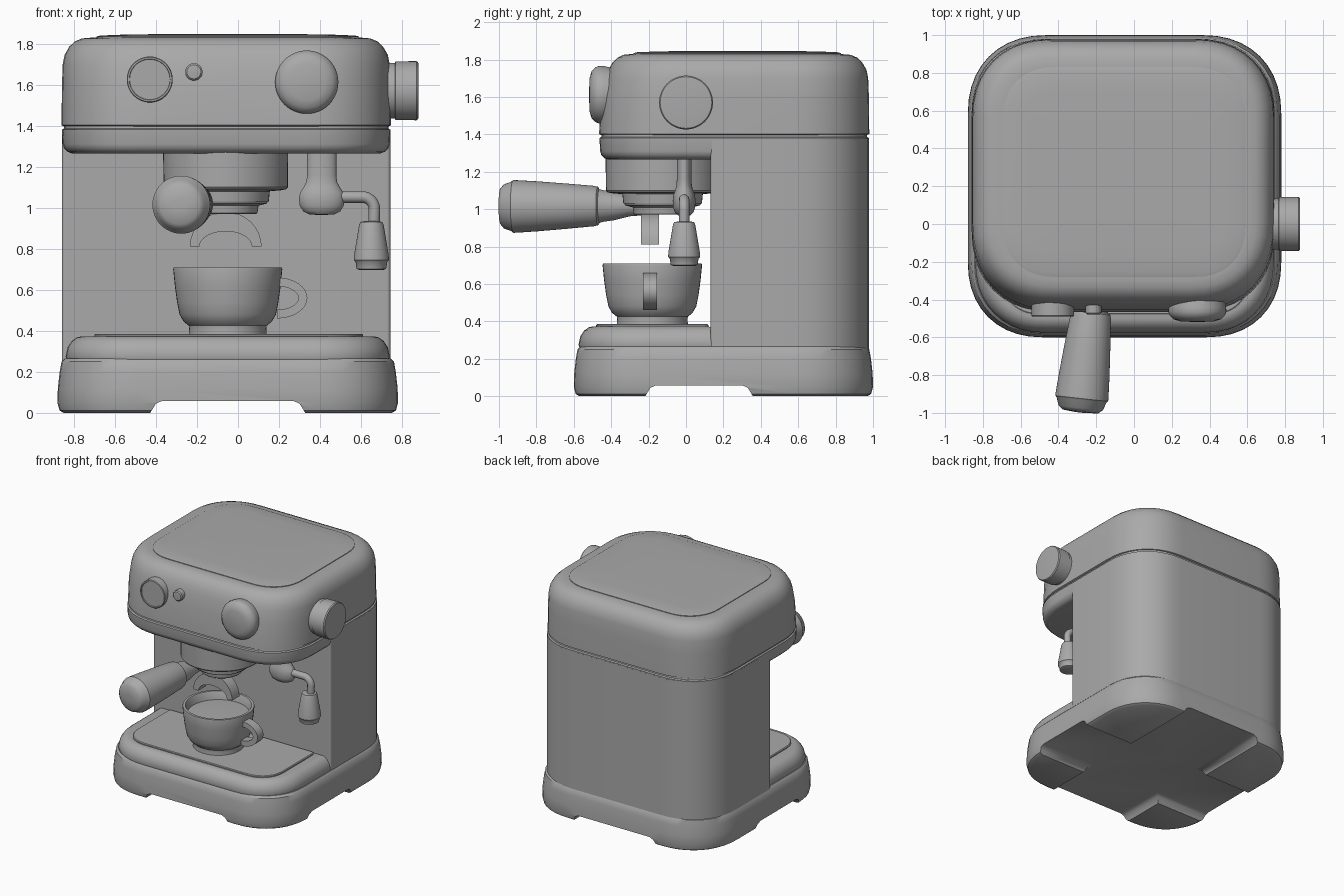
import bpy, bmesh, math
from mathutils import Vector

cube = bpy.data.objects.get("Cube")
if cube:
    bpy.data.objects.remove(cube, do_unlink=True)

grey = bpy.data.materials.new("plain grey")
grey.use_nodes = True
COLOR = (0.4, 0.4, 0.4, 1)
grey.diffuse_color = COLOR
grey.node_tree.nodes["Principled BSDF"].inputs["Base Color"].default_value = COLOR


def make(name, bm):
    bmesh.ops.recalc_face_normals(bm, faces=bm.faces)
    mesh = bpy.data.meshes.new(name)
    bm.to_mesh(mesh)
    bm.free()
    mesh.materials.append(grey)
    obj = bpy.data.objects.new(name, mesh)
    bpy.context.collection.objects.link(obj)
    return obj


def activate(obj):
    bpy.ops.object.select_all(action="DESELECT")
    obj.select_set(True)
    bpy.context.view_layer.objects.active = obj


def smooth(obj, angle=35):
    activate(obj)
    bpy.ops.object.shade_smooth_by_angle(angle=math.radians(angle))
    return obj


def skin(bm, rings):
    """Bridge equal rings of points and cap both ends."""
    loops = [[bm.verts.new(p) for p in ring] for ring in rings]
    n = len(loops[0])
    for a, b in zip(loops, loops[1:]):
        for i in range(n):
            j = (i + 1) % n
            bm.faces.new((a[i], a[j], b[j], b[i]))
    bm.faces.new(loops[0][::-1])
    bm.faces.new(loops[-1])


def outline(x0, x1, y0, y1, front, back, z, steps=10):
    """Rounded rectangle with soft corners."""
    pts = []
    corners = ((x1, y1, -1, -1, back), (x0, y1, 1, -1, back),
               (x0, y0, 1, 1, front), (x1, y0, -1, 1, front))
    for k, (cx, cy, sx, sy, r) in enumerate(corners):
        for i in range(steps + 1):
            t = math.pi / 2 * (k + i / steps)
            c, s = abs(math.cos(t)) ** 0.9, abs(math.sin(t)) ** 0.9
            pts.append((cx + sx * r * (1 - c), cy + sy * r * (1 - s), z))
    return pts


def loft(name, box, rings, front, back):
    """Stack rounded outlines; a ring is height, inset and extra front inset."""
    x0, x1, y0, y1 = box
    bm = bmesh.new()
    skin(bm, [outline(x0 + d, x1 - d, y0 + d + f, y1 - d,
                      max(front - d, 0.01), max(back - d, 0.01), z)
              for z, d, f in rings])
    return smooth(make(name, bm))


def turn(name, profile, start, axis=(0, 0, 1), flat=1.0, segs=48):
    """Revolve (radius, distance) pairs about an axis; flat squashes y."""
    rot = Vector(axis).to_track_quat("Z", "Y")
    angles = [2 * math.pi * i / segs for i in range(segs)]
    bm = bmesh.new()
    skin(bm, [[Vector(start) + rot @ Vector((r * math.cos(a), flat * r * math.sin(a), h))
               for a in angles] for r, h in profile])
    return smooth(make(name, bm))


def prism(name, pts, lo, hi, along="y"):
    bm = bmesh.new()
    place = (lambda u, v, w: (u, w, v)) if along == "y" else (lambda u, v, w: (w, u, v))
    skin(bm, [[place(u, v, w) for u, v in pts] for w in (lo, hi)])
    return smooth(make(name, bm))


def arch(cx, cz, outer, inner, start, steps=16):
    """Half ring of a given thickness, as a closed profile."""
    angles = [start + math.pi * i / steps for i in range(steps + 1)]
    def arc(size, a):
        return cx + size[0] * math.cos(a), cz + size[1] * math.sin(a)
    return [arc(outer, a) for a in angles] + [arc(inner, a) for a in reversed(angles)]


# Base with four corner feet left by two crossing channels
base = loft("base", (-0.88, 0.78, -0.6, 1.0),
            [(0, 0.03, 0), (0.012, 0.01, 0), (0.05, 0, 0), (0.12, 0.002, 0),
             (0.2, 0.011, 0), (0.25, 0.02, 0), (0.265, 0.035, 0)], 0.4, 0.42)
for along, lo, hi in (("y", -0.43, 0.33), ("x", -0.22, 0.36)):
    channel = prism("channel_cutter", [(lo - 0.01, -0.02), (hi + 0.01, -0.02), (hi - 0.03, 0.045),
                                       (hi - 0.06, 0.058), (lo + 0.06, 0.058), (lo + 0.03, 0.045)],
                    -2, 2, along)
    channel.hide_render = True
    cut = base.modifiers.new("channel", "BOOLEAN")
    cut.operation = "DIFFERENCE"
    cut.object = channel
    activate(base)
    bpy.ops.object.modifier_apply(modifier=cut.name)
    bpy.data.objects.remove(channel, do_unlink=True)
smooth(base)

# Drip tray and its plate
loft("drip_tray", (-0.845, 0.745, -0.58, 0.2),
     [(0.255, 0.012, 0), (0.275, 0.005, 0), (0.32, 0.015, 0), (0.35, 0.035, 0),
      (0.368, 0.06, 0), (0.372, 0.08, 0)], 0.38, 0.02)
loft("tray_plate", (-0.7, 0.61, -0.48, 0.12),
     [(0.36, 0, 0), (0.38, 0, 0), (0.385, 0.006, 0)], 0.2, 0.03)

# Rear column, lower head band, head and lid
loft("column", (-0.858, 0.743, 0.13, 0.978), [(0.25, 0, 0), (1.37, 0, 0)], 0.02, 0.4)
HEAD = (-0.86, 0.745, -0.465, 0.98)
loft("head_band", HEAD,
     [(1.265, 0.05, 0), (1.272, 0.03, 0), (1.29, 0.012, 0), (1.31, 0.006, 0),
      (1.38, 0.002, 0), (1.386, 0.012, 0), (1.41, 0.014, 0)], 0.42, 0.4)
loft("head", HEAD,
     [(1.396, 0.012, 0), (1.402, 0, 0), (1.6, 0.002, 0.01), (1.7, 0.006, 0.03),
      (1.745, 0.015, 0.035), (1.785, 0.038, 0.035), (1.81, 0.065, 0.035),
      (1.825, 0.1, 0.03), (1.829, 0.15, 0.02)], 0.44, 0.42)
loft("lid", (-0.69, 0.59, -0.28, 0.83),
     [(1.82, 0, 0), (1.834, 0, 0), (1.839, 0.02, 0), (1.843, 0.12, 0), (1.846, 0.3, 0)], 0.27, 0.27)

# Brewing group with filter holder
turn("brew_group", [(0.15, 0.97), (0.155, 0.975), (0.16, 1.01), (0.2, 1.02), (0.205, 1.03),
                    (0.21, 1.03), (0.215, 1.08), (0.27, 1.085), (0.295, 1.09), (0.303, 1.1),
                    (0.305, 1.28)], (-0.06, -0.125, 0))
turn("filter_handle", [(0.03, 0), (0.095, 0.006), (0.118, 0.025), (0.132, 0.065),
                       (0.141, 0.075), (0.14, 0.1), (0.134, 0.2), (0.122, 0.35), (0.108, 0.51),
                       (0.103, 0.53), (0.09, 0.538), (0.084, 0.56), (0.076, 0.62),
                       (0.056, 0.7), (0.05, 0.78)], (-0.285, -0.998, 1.014), (0.11, 1, 0.005))
prism("spout", arch(-0.06, 0.81, (0.175, 0.17), (0.128, 0.075), 0), -0.24, -0.145)

# Cup and its handle
turn("cup", [(0.18, 0.38), (0.19, 0.385), (0.188, 0.41), (0.19, 0.425), (0.215, 0.445),
             (0.235, 0.48), (0.247, 0.54), (0.258, 0.62), (0.266, 0.7), (0.264, 0.708),
             (0.245, 0.708), (0.24, 0.7), (0.228, 0.645), (0.15, 0.65), (0.01, 0.65)],
     (-0.05, -0.18, 0))
prism("cup_handle", arch(0.19, 0.56, (0.148, 0.1), (0.105, 0.057), -math.pi / 2), -0.23, -0.155)

# Steam wand
turn("wand_joint", [(0.02, 0.965), (0.06, 0.967), (0.09, 0.982), (0.107, 1.01), (0.111, 1.045),
                    (0.105, 1.075), (0.088, 1.1), (0.075, 1.125), (0.071, 1.16), (0.071, 1.28)],
     (0.408, -0.01, 0), flat=0.55)
pipe = bpy.data.curves.new("wand_pipe", "CURVE")
pipe.dimensions = "3D"
pipe.bevel_depth = 0.028
pipe.bevel_resolution = 4
pipe.use_fill_caps = True
pipe.materials.append(grey)
line = pipe.splines.new("POLY")
bend = [(0.605 + 0.06 * math.sin(a), 0.992 + 0.06 * math.cos(a))
        for a in (math.pi / 16 * i for i in range(9))]
path = [(0.42, 1.052)] + bend + [(0.662, 0.9)]
line.points.add(len(path) - 1)
for point, (x, z) in zip(line.points, path):
    point.co = (x, -0.01, z, 1)
line.use_smooth = True
bpy.context.collection.objects.link(bpy.data.objects.new("wand_pipe", pipe))
turn("wand_grip", [(0.06, 0.697), (0.072, 0.702), (0.077, 0.735), (0.086, 0.745), (0.084, 0.77),
                   (0.06, 0.915), (0.054, 0.93), (0.03, 0.935)], (0.65, -0.01, 0))

# Front controls and side knob
FRONT = (0, -1, 0)
turn("gauge", [(0.112, 0), (0.112, 0.085), (0.108, 0.09), (0.1, 0.09), (0.098, 0.084), (0.01, 0.084)],
     (-0.43, -0.4, 1.625), FRONT)
turn("button", [(0.042, 0), (0.042, 0.07), (0.034, 0.078), (0.01, 0.08)], (-0.215, -0.4, 1.662), FRONT)
turn("front_knob", [(0.145, 0), (0.153, 0.04), (0.154, 0.065), (0.146, 0.085), (0.125, 0.105),
                    (0.09, 0.115), (0.01, 0.119)], (0.335, -0.4, 1.612), FRONT)
turn("side_knob", [(0.136, 0), (0.136, 0.06), (0.143, 0.063), (0.144, 0.165), (0.138, 0.173),
                   (0.12, 0.175), (0.01, 0.175)], (0.705, 0, 1.57), (1, 0, 0))
